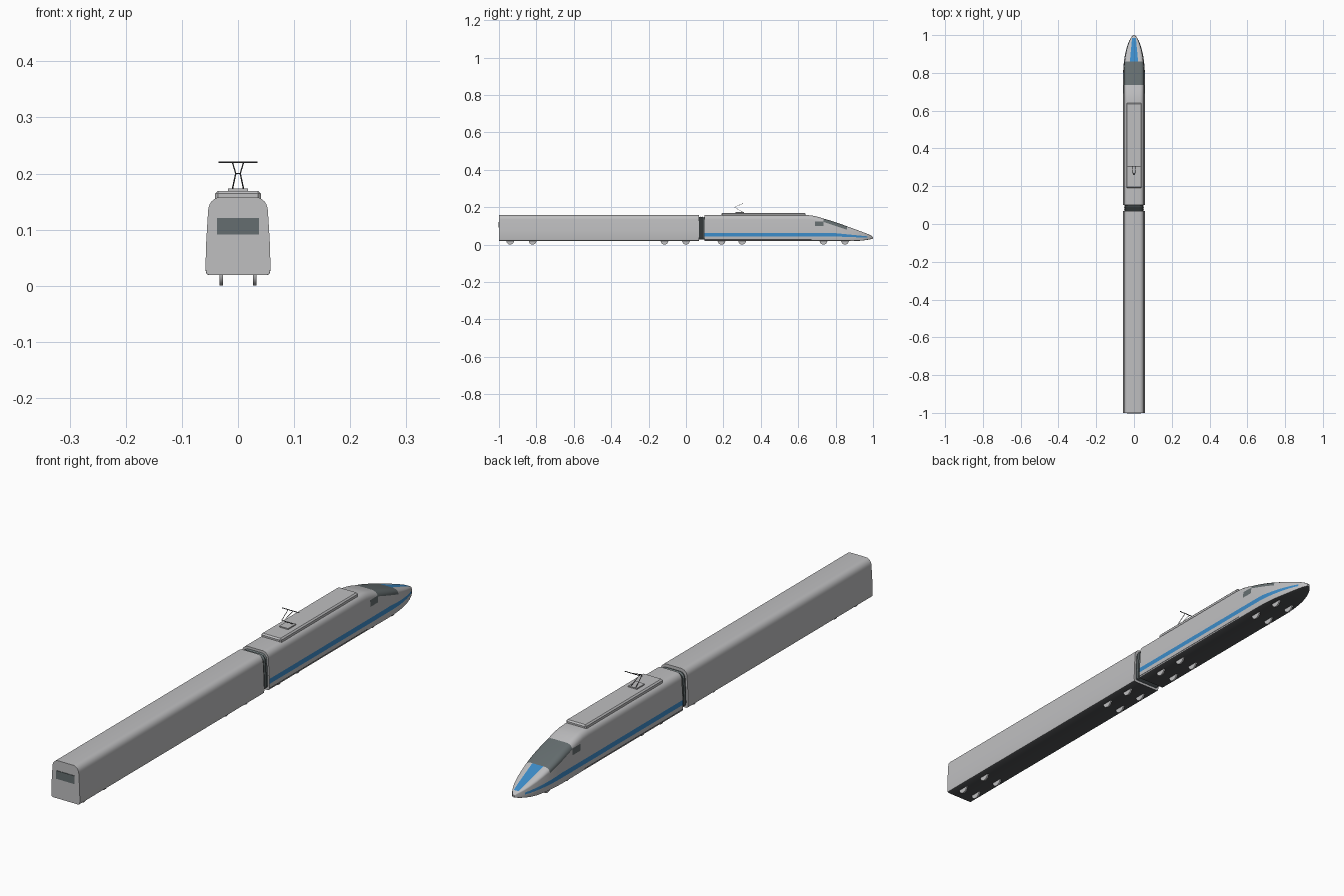
import bpy, bmesh, math
from mathutils import Vector

if "Cube" in bpy.data.objects:
    bpy.data.objects.remove(bpy.data.objects["Cube"])


def material(name, color):
    m = bpy.data.materials.new(name)
    m.use_nodes = True
    m.diffuse_color = (*color, 1)
    m.node_tree.nodes["Principled BSDF"].inputs["Base Color"].default_value = (*color, 1)
    return m


GREY = material("light grey paint", (0.52, 0.52, 0.53))
DARK = material("dark underside", (0.075, 0.078, 0.083))
GLASS = material("smoky glass", (0.13, 0.155, 0.16))
BLUE = material("blue stripe", (0.045, 0.26, 0.58))
MATS = [GREY, DARK, GLASS, BLUE]


def finish(name, bm, mats, smooth=True):
    me = bpy.data.meshes.new(name)
    bm.to_mesh(me)
    bm.free()
    ob = bpy.data.objects.new(name, me)
    bpy.context.collection.objects.link(ob)
    for m in mats:
        me.materials.append(m)
    if smooth:
        bpy.ops.object.select_all(action='DESELECT')
        ob.select_set(True)
        bpy.context.view_layer.objects.active = ob
        bpy.ops.object.shade_smooth_by_angle(angle=math.radians(35))
    return ob


# Carriage cross-section: half profile (width fraction, height fraction)
HALF = [(0.9, 0), (0.97, 0.02), (1, 0.08), (0.98, 0.4)]
for k in range(7):
    a = k * math.pi / 12
    HALF.append((0.53 + 0.39 * math.cos(a), 0.82 + 0.18 * math.sin(a)))
RING = HALF + [(-u, t) for u, t in reversed(HALF)]


def loft(stations):
    """Skin the cross-section through (y, half width, bottom, top)."""
    bm = bmesh.new()
    rings = [[bm.verts.new((u * w, y, b + t * (top - b))) for u, t in RING]
             for y, w, b, top in stations]
    n = len(RING)
    for r, s in zip(rings, rings[1:]):
        for i in range(n):
            j = (i + 1) % n
            bm.faces.new((r[i], r[j], s[j], s[i]))
    bm.faces.new(rings[0])
    bm.faces.new(rings[-1])
    bmesh.ops.recalc_face_normals(bm, faces=bm.faces)
    return bm


def cut(bm, co, no, y0, y1):
    """Score a line across the faces lying between y0 and y1."""
    faces = [f for f in bm.faces if y0 < f.calc_center_median().y < y1]
    geom = set(faces)
    for f in faces:
        geom.update(f.edges, f.verts)
    bmesh.ops.bisect_plane(bm, geom=list(geom), plane_co=co, plane_no=no, dist=1e-6)


def box(name, lo, hi, mat, bevel=0):
    bm = bmesh.new()
    bmesh.ops.create_cube(bm, size=1)
    lo, hi = Vector(lo), Vector(hi)
    for v in bm.verts:
        v.co = Vector([(lo[i] + hi[i]) / 2 + v.co[i] * (hi[i] - lo[i]) for i in range(3)])
    if bevel:
        edges = [e for e in bm.edges if max(v.co.z for v in e.verts) > lo.z + 1e-5]
        bmesh.ops.bevel(bm, geom=edges, offset=bevel, segments=1, affect='EDGES')
    return finish(name, bm, [mat], smooth=False)


def rod(name, points, radius, mat):
    cu = bpy.data.curves.new(name, 'CURVE')
    cu.dimensions = '3D'
    cu.bevel_depth = radius
    cu.bevel_resolution = 1
    cu.use_fill_caps = True
    sp = cu.splines.new('POLY')
    sp.points.add(len(points) - 1)
    for p, co in zip(sp.points, points):
        p.co = (*co, 1)
    ob = bpy.data.objects.new(name, cu)
    bpy.context.collection.objects.link(ob)
    cu.materials.append(mat)


W, BOTTOM, TOP = 0.058, 0.019, 0.158

# Rear carriage with dark floor and end window
bm = loft([(-1, W, BOTTOM, TOP), (0.07, W, BOTTOM, TOP)])
for f in bm.faces:
    f.material_index = 1 if f.normal.z < -0.6 else 0
finish("rear_carriage", bm, MATS)
box("end_window", (-0.037, -1.002, 0.091), (0.037, -0.998, 0.121), GLASS)

# Ribbed gangway between the carriages
bm = loft([(0.065 + i * 0.006, W * (0.86 if i % 2 else 0.9), 0.028,
            0.146 if i % 2 else 0.15) for i in range(8)])
finish("gangway", bm, [GLASS], smooth=False)

# Power car: straight body and tapering nose
ROOF = [(0.1, TOP), (0.64, TOP), (0.67, 0.156), (0.69, 0.152), (0.71, 0.147), (0.735, 0.139),
        (0.77, 0.129), (0.8, 0.119), (0.83, 0.109), (0.86, 0.098), (0.89, 0.087),
        (0.92, 0.076), (0.95, 0.065), (0.97, 0.057), (0.985, 0.051), (0.995, 0.045), (1, 0.04)]
stations = []
for y, top in ROOF:
    s = max(0, (y - 0.78) / 0.22)
    w = W * max(0.08, (1 - s * s) ** 0.6)
    stations.append((y, w, BOTTOM + 0.013 * max(0, (y - 0.9) / 0.1) ** 2, top))
bm = loft(stations)

STRIPE = (0.043, 0.061)
DROP = (0.035, 0.1)
for z, d in zip(STRIPE, DROP):
    cut(bm, (0, 0, z), (0, 0, 1), 0, 0.8)
    cut(bm, (0, 0.8, z), (0, d, 1), 0.8, 0.97)
for z in (0.025, 0.029):
    cut(bm, (0, 0, z), (0, 0, 1), 0, 0.67)
for z in (0.1, 0.124):
    cut(bm, (0, 0, z), (0, 0, 1), 0.69, 0.735)
cut(bm, (0, 0.735, 0.121), (0, 0.33, 1), 0.735, 0.86)
for side in (1, -1):
    cut(bm, (side * 0.022, 0.86, 0), (side, 0.096, 0), 0.86, 0.985)

bm.normal_update()
for f in bm.faces:
    c, n = f.calc_center_median(), f.normal
    x, y, z = abs(c.x), c.y, c.z
    low, high = [h - d * max(0, y - 0.8) for h, d in zip(STRIPE, DROP)]
    if n.z < -0.6:
        f.material_index = 1
    elif n.y < -0.9:
        f.material_index = 0
    elif 0.735 < y < 0.86 and z > 0.121 - 0.33 * (y - 0.735):
        f.material_index = 2                      # windscreen
    elif 0.69 < y < 0.735 and 0.1 < z < 0.124 and x > 0.03:
        f.material_index = 2                      # cab side windows
    elif 0.86 < y < 0.985 and x < 0.022 - 0.096 * (y - 0.86) and n.z > 0.3:
        f.material_index = 3                      # bonnet stripe
    elif y < 0.97 and low < z < high and x > 0.015 and n.z < 0.75:
        f.material_index = 3                      # side stripe
    elif y < 0.67 and 0.025 < z < 0.029:
        f.material_index = 1                      # skirt line
finish("power_car", bm, MATS)

# Roof equipment housing
box("roof_housing", (-0.041, 0.19, 0.15), (0.041, 0.64, 0.169), GREY, bevel=0.005)

# Pantograph
box("pantograph_base", (-0.018, 0.265, 0.168), (0.018, 0.31, 0.173), GREY)
for side, label in ((1, "left"), (-1, "right")):
    rod("pantograph_arm_" + label,
        [(side * 0.01, 0.305, 0.172), (side * 0.004, 0.26, 0.2), (side * 0.01, 0.305, 0.22)],
        0.0012, DARK)
rod("pantograph_knee", [(-0.004, 0.26, 0.2), (0.004, 0.26, 0.2)], 0.0012, DARK)
rod("contact_bar", [(-0.035, 0.305, 0.22), (0.035, 0.305, 0.22)], 0.0014, DARK)

# Wheels, showing below the floor
for i, y in enumerate((-0.94, -0.82, -0.115, 0, 0.19, 0.3, 0.735, 0.85)):
    for side, label in ((1, "left"), (-1, "right")):
        bm = bmesh.new()
        bmesh.ops.create_cone(bm, cap_ends=True, segments=16, radius1=0.021,
                              radius2=0.021, depth=0.006)
        for v in bm.verts:
            v.co = Vector((side * 0.03 + v.co.z, y + v.co.x, 0.021 + v.co.y))
        bmesh.ops.recalc_face_normals(bm, faces=bm.faces)
        finish(f"wheel_{label}_{i + 1}", bm, [GREY])
